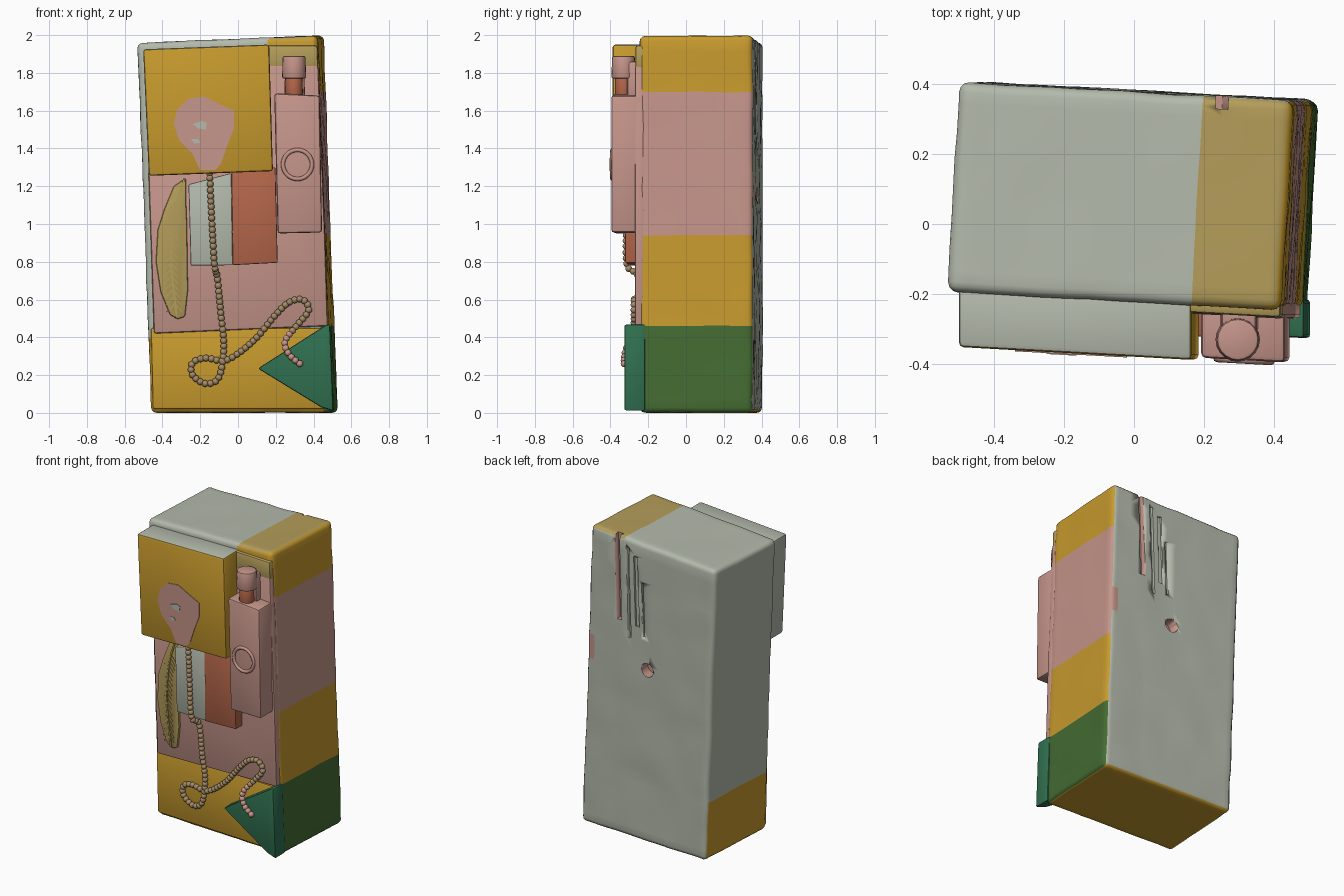
import bpy, bmesh, math
from mathutils import Vector, Matrix, noise

if "Cube" in bpy.data.objects:
    bpy.data.objects.remove(bpy.data.objects["Cube"])

def lin(c):
    c /= 255
    return c / 12.92 if c < 0.04045 else ((c + 0.055) / 1.055) ** 2.4

def material(name, r, g, b):
    m = bpy.data.materials.new(name)
    m.diffuse_color = (lin(r), lin(g), lin(b), 1)
    m.use_nodes = True
    m.node_tree.nodes["Principled BSDF"].inputs["Base Color"].default_value = m.diffuse_color
    return m

GREY = material("pale_grey_green", 180, 186, 172)
YELLOW = material("mustard_yellow", 199, 154, 45)
PINK = material("dusty_pink", 197, 149, 138)
GREEN = material("leaf_green", 68, 107, 50)
TEAL = material("teal_green", 48, 112, 80)
ORANGE = material("burnt_orange", 180, 102, 74)
TAN = material("olive_tan", 180, 157, 90)
CHAIN = material("chain_brown", 166, 140, 105)

SKEW = 0.055  # slight turn of the whole stone about the vertical

def front(x, d, z):
    """Point at front-view position x, z, raised d from the body's front face."""
    return Vector((x, -0.22 - SKEW * (x - 0.02 + 0.0375 * z) - d, z))

def finish(name, bm, mats, bevel=0, smooth=35):
    bmesh.ops.recalc_face_normals(bm, faces=bm.faces[:])
    me = bpy.data.meshes.new(name)
    bm.to_mesh(me)
    bm.free()
    ob = bpy.data.objects.new(name, me)
    bpy.context.collection.objects.link(ob)
    for m in mats:
        me.materials.append(m)
    bpy.ops.object.select_all(action='DESELECT')
    ob.select_set(True)
    bpy.context.view_layer.objects.active = ob
    if bevel:
        mod = ob.modifiers.new("soft_edges", 'BEVEL')
        mod.width, mod.segments, mod.limit_method = bevel, 2, 'ANGLE'
        mod.angle_limit = math.radians(50)
        bpy.ops.object.modifier_apply(modifier=mod.name)
    bpy.ops.object.shade_smooth_by_angle(angle=math.radians(smooth))
    return ob

def prism(name, pts, d0, d1, mats, bevel=0.012, rule=None):
    """Front-view outline extruded from depth d0 out to d1."""
    bm = bmesh.new()
    a = [bm.verts.new(front(x, d0, z)) for x, z in pts]
    b = [bm.verts.new(front(x, d1, z)) for x, z in pts]
    bm.faces.new(a)
    bm.faces.new(b)
    for i in range(len(pts)):
        j = (i + 1) % len(pts)
        bm.faces.new((a[i], a[j], b[j], b[i]))
    bmesh.ops.recalc_face_normals(bm, faces=bm.faces[:])
    for f in bm.faces:
        f.material_index = rule(f.normal) if rule else 0
    return finish(name, bm, mats, bevel)

def spline(pts, steps):
    """Smooth curve through control points."""
    p = [Vector(q) for q in pts]
    p = [2 * p[0] - p[1]] + p + [2 * p[-1] - p[-2]]
    out = []
    for i in range(1, len(p) - 2):
        a, b, c, d = p[i - 1:i + 3]
        for k in range(steps):
            t = k / steps
            out.append(0.5 * (2 * b + (c - a) * t + (2 * a - 5 * b + 4 * c - d) * t * t
                              + (3 * b - a - 3 * c + d) * t ** 3))
    return out + [p[-2]]

# main stone body: bevelled block, gridded, banded, then leaned and roughened
bm = bmesh.new()
bmesh.ops.create_cube(bm, size=1)
for v in bm.verts:
    v.co = Vector((v.co.x * 0.955, v.co.y * 0.6, (v.co.z + 0.5) * 2))
bmesh.ops.bevel(bm, geom=bm.edges[:], offset=0.028, segments=3, profile=0.5, affect='EDGES')
cuts = [(0, -0.42 + 0.07 * i) for i in range(13)] + [(0, 0.22), (0, 0.435)]
cuts += [(1, -0.24 + 0.08 * i) for i in range(7)]
cuts += [(2, 0.07 + 0.08 * i) for i in range(24)] + [(2, h) for h in (0.46, 0.94, 1.7, 0.4)]
for axis, val in cuts:
    no = Vector([float(axis == k) for k in range(3)])
    bmesh.ops.bisect_plane(bm, geom=bm.verts[:] + bm.edges[:] + bm.faces[:],
                           plane_co=no * val, plane_no=no)

def band(z):
    return 3 if z < 0.46 else 1 if z < 0.94 else 2 if z < 1.7 else 1

for f in bm.faces:
    c, n = f.calc_center_median(), f.normal
    if n.x > 0.5 or (n.y < -0.5 and c.x > 0.435):
        f.material_index = band(c.z)
    elif n.z > 0.6:
        f.material_index = 4 if c.x > 0.22 else 0
    elif n.z < -0.6:
        f.material_index = 1
    elif n.y > 0.5:
        f.material_index = 2 if c.x > 0.41 and abs(c.z - 1.2) < 0.1 else 0
    else:
        f.material_index = 1 if c.z < 0.4 or (c.z > 1.9 and c.x > 0.2) else 0
for v in bm.verts:
    u, d, w = v.co
    p = Vector((u + SKEW * d + 0.035 - 0.0375 * w, 0.08 - SKEW * u + d, w * (0.989 + 0.021 * u)))
    k = 0.005 * noise.noise(p * 7)
    v.co = p + Vector((k, 0.005 * noise.noise(p * 6 + Vector((3, 1, 2))), k if w > 1 else abs(k)))
BODY = [GREY, YELLOW, PINK, GREEN, TAN]
body = finish("stone_body", bm, BODY)

# cuts in the back: round hole and weathered grooves running down from the top
def carve(bm, idx):
    for f in bm.faces:
        f.material_index = idx
    cutter = finish("cutter", bm, BODY)
    cutter.hide_render = True
    bpy.context.view_layer.objects.active = body
    mod = body.modifiers.new("carve", 'BOOLEAN')
    mod.object, mod.operation, mod.solver = cutter, 'DIFFERENCE', 'EXACT'
    bpy.ops.object.modifier_apply(modifier=mod.name)
    bpy.data.objects.remove(cutter)

bm = bmesh.new()
bmesh.ops.create_cone(bm, cap_ends=True, segments=20, radius1=0.045, radius2=0.045, depth=0.2,
                      matrix=Matrix.Translation((0.02, 0.41, 1.15)) @ Matrix.Rotation(math.pi / 2, 4, 'X'))
carve(bm, 2)
for x, z0, z1, w, deep, idx in ((0.25, 1.43, 2.1, 0.035, 0.035, 2), (0.17, 1.33, 1.93, 0.02, 0.018, 0),
                                (0.11, 1.42, 1.88, 0.03, 0.012, 0), (0.06, 1.36, 1.72, 0.016, 0.014, 0)):
    bm = bmesh.new()
    y = 0.38 - SKEW * (x + 0.03) - deep + 0.1
    bmesh.ops.create_cube(bm, size=1, matrix=Matrix.Translation((x, y, (z0 + z1) / 2))
                          @ Matrix.Rotation(-SKEW, 4, 'Z') @ Matrix.Rotation(0.03, 4, 'Y')
                          @ Matrix.Diagonal((w, 0.2, z1 - z0, 1)))
    carve(bm, idx)

# shallow front panels
prism("base_panel", [(-0.452, 0.02), (0.46, 0.02), (0.475, 0.45), (-0.462, 0.45)], -0.03, 0.012, [YELLOW])
prism("middle_panel", [(-0.445, 0.42), (0.475, 0.46), (0.46, 0.95), (0.425, 1.84), (0.15, 1.84),
                       (0.16, 1.32), (-0.475, 1.3)], -0.03, 0.025, [PINK])
prism("top_right_panel", [(0.15, 1.82), (0.425, 1.82), (0.42, 1.945), (0.15, 1.945)], -0.03, 0.022, [TAN])

# raised upper-left block, yellow on the front and right, grey on top and left
prism("upper_block", [(-0.472, 1.255), (0.185, 1.28), (0.165, 1.95), (-0.502, 1.925)], -0.03, 0.157,
      [YELLOW, GREY], 0.014, lambda n: 1 if n.z > 0.5 or n.x < -0.5 else 0)
prism("bulb_motif", [(-0.34, 1.53), (-0.32, 1.61), (-0.26, 1.665), (-0.18, 1.675), (-0.1, 1.635),
                     (-0.02, 1.6), (-0.02, 1.51), (-0.055, 1.42), (-0.09, 1.32), (-0.12, 1.285),
                     (-0.2, 1.285), (-0.24, 1.37), (-0.31, 1.44)], 0.154, 0.161, [PINK], 0)
prism("motif_spot_upper", [(-0.24, 1.53), (-0.19, 1.545), (-0.165, 1.535), (-0.17, 1.5), (-0.21, 1.505)],
      0.155, 0.164, [GREY], 0)
prism("motif_spot_lower", [(-0.25, 1.45), (-0.23, 1.425), (-0.2, 1.43), (-0.21, 1.45)],
      0.155, 0.164, [GREY], 0)

# two-tone card block below it
prism("card_left", [(-0.25, 0.78), (-0.028, 0.782), (-0.035, 1.27), (-0.262, 1.21)], -0.03, 0.085, [GREY], 0.006)
prism("card_right", [(-0.028, 0.782), (0.21, 0.795), (0.198, 1.3), (-0.035, 1.3)], -0.03, 0.09, [ORANGE], 0.006)

# bottle with capped neck and ring
prism("bottle_body", [(0.21, 0.95), (0.445, 0.955), (0.432, 1.68), (0.192, 1.692)], -0.03, 0.15, [PINK], 0.014)
for name, r, z0, z1, mat in (("bottle_neck", 0.047, 1.66, 1.79, ORANGE), ("bottle_cap", 0.064, 1.77, 1.89, PINK)):
    bm = bmesh.new()
    mtx = Matrix.Translation(front(0.297, 0.092, (z0 + z1) / 2))
    bmesh.ops.create_cone(bm, cap_ends=True, segments=20, radius1=r, radius2=r * 0.94, depth=z1 - z0, matrix=mtx)
    finish(name, bm, [mat], 0.01)
prism("neck_backing", [(0.245, 1.66), (0.355, 1.66), (0.35, 1.86), (0.25, 1.86)], -0.02, 0.07, [PINK])
bpy.ops.mesh.primitive_torus_add(major_radius=0.077, minor_radius=0.011, major_segments=32, minor_segments=8,
                                 location=front(0.315, 0.15, 1.315), rotation=(math.pi / 2, 0, -SKEW))
ring = bpy.context.object
ring.name = "bottle_ring"
ring.data.materials.append(PINK)
bpy.ops.object.shade_smooth()

# triangular corner piece
prism("corner_triangle", [(0.105, 0.235), (0.44, 0.03), (0.505, 0.01), (0.487, 0.47), (0.465, 0.465)],
      -0.03, 0.08, [TEAL], 0.01)

# feather with a midrib and barbs
prism("feather", [(-0.275, 1.245), (-0.34, 1.2), (-0.39, 1.08), (-0.425, 0.97), (-0.435, 0.8), (-0.41, 0.64),
                  (-0.36, 0.52), (-0.32, 0.495), (-0.28, 0.51), (-0.265, 0.65), (-0.268, 0.85),
                  (-0.27, 1.0), (-0.275, 1.12)], 0, 0.04, [TAN], 0.01)
rib = spline([(-0.285, 1.24), (-0.34, 1.05), (-0.355, 0.8), (-0.325, 0.51)], 8)
prism("feather_midrib", [(p.x - 0.005, p.y) for p in rib] + [(p.x + 0.006, p.y) for p in reversed(rib)],
      0.03, 0.047, [TAN], 0)
for i, p in enumerate(rib[5:-2]):
    for side, reach in ((-1, 0.045), (1, 0.035)):
        x, z = p
        prism("feather_barb_%d_%s" % (i, "left" if side < 0 else "right"),
              [(x, z), (x + side * reach, z - 0.045), (x + side * reach, z - 0.052), (x, z - 0.012)],
              0.03, 0.043, [TAN], 0)

# beaded chain: x, z, depth control points, beads spaced evenly along the curve
path = spline([(-0.15, 1.27, 0.1), (-0.14, 1.05, 0.1), (-0.125, 0.79, 0.1), (-0.11, 0.72, 0.04),
               (-0.09, 0.52, 0.035), (-0.075, 0.35, 0.025), (-0.1, 0.19, 0.025), (-0.17, 0.155, 0.025),
               (-0.24, 0.2, 0.025), (-0.24, 0.265, 0.025), (-0.17, 0.29, 0.025), (-0.06, 0.28, 0.025),
               (0.08, 0.38, 0.025), (0.2, 0.52, 0.035), (0.27, 0.585, 0.035), (0.34, 0.6, 0.035),
               (0.375, 0.545, 0.035), (0.31, 0.46, 0.04), (0.25, 0.38, 0.07), (0.27, 0.31, 0.09),
               (0.34, 0.25, 0.09)], 40)
beads = {"bead_chain": (bmesh.new(), CHAIN), "chain_end": (bmesh.new(), PINK)}
last = None
for i, p in enumerate(path):
    if last is None or (p - last).length >= 0.027:
        last = p
        key = "chain_end" if i > 40 * 17 + 20 else "bead_chain"
        bmesh.ops.create_icosphere(beads[key][0], subdivisions=2, radius=0.0185,
                                   matrix=Matrix.Translation(front(p.x, p.z, p.y)))
for name, (bm, mat) in beads.items():
    finish(name, bm, [mat], 0, 60)
